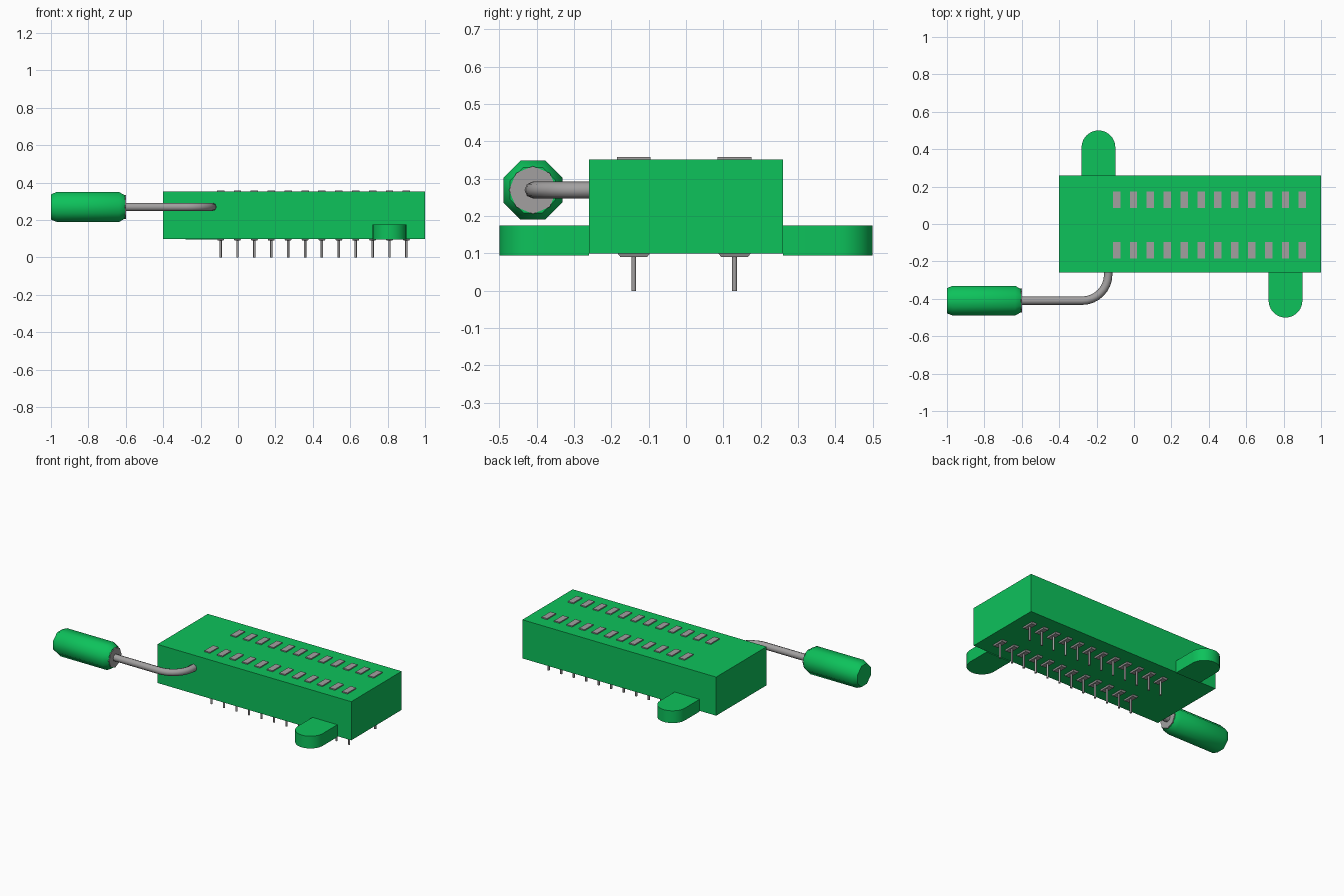
import bpy, bmesh, math
from mathutils import Matrix, Vector

cube = bpy.data.objects.get("Cube")
if cube:
    bpy.data.objects.remove(cube, do_unlink=True)


def make_material(name, rgb):
    m = bpy.data.materials.new(name)
    m.use_nodes = True
    m.diffuse_color = (*rgb, 1)
    m.node_tree.nodes["Principled BSDF"].inputs["Base Color"].default_value = (*rgb, 1)
    return m


GREEN = make_material("green plastic", (0.004, 0.54, 0.105))
GREY = make_material("grey metal", (0.36, 0.35, 0.35))


def finish(name, bm, mat, smooth=None):
    bmesh.ops.recalc_face_normals(bm, faces=bm.faces)
    me = bpy.data.meshes.new(name)
    bm.to_mesh(me)
    bm.free()
    me.materials.append(mat)
    ob = bpy.data.objects.new(name, me)
    bpy.context.collection.objects.link(ob)
    if smooth:
        bpy.ops.object.select_all(action='DESELECT')
        ob.select_set(True)
        bpy.context.view_layer.objects.active = ob
        bpy.ops.object.shade_smooth_by_angle(angle=math.radians(smooth))
    return ob


def add_box(bm, lo, hi, taper=1.0):
    """Box between two corners; taper shrinks its lower face."""
    lo, hi = Vector(lo), Vector(hi)
    mid, size = (lo + hi) / 2, hi - lo
    made = bmesh.ops.create_cube(bm, size=1)["verts"]
    for v in made:
        k = taper if v.co.z < 0 else 1
        v.co = mid + Vector((v.co.x * size.x * k, v.co.y * size.y * k, v.co.z * size.z))


def sweep(bm, rings, caps=True):
    """Skin a list of point rings."""
    loops = [[bm.verts.new(p) for p in ring] for ring in rings]
    n = len(loops[0])
    for a, b in zip(loops, loops[1:]):
        for i in range(n):
            j = (i + 1) % n
            bm.faces.new((a[i], a[j], b[j], b[i]))
    if caps:
        bm.faces.new(loops[0])
        bm.faces.new(loops[-1])


def ring(centre, direction, radius, sides=8, turn=0.5):
    """Ring of points around a horizontal direction."""
    side = Vector((-direction.y, direction.x, 0)).normalized()
    up = Vector((0, 0, 1))
    angles = [2 * math.pi * (i + turn) / sides for i in range(sides)]
    return [centre + radius * (math.cos(a) * side + math.sin(a) * up) for a in angles]


# Socket body
bm = bmesh.new()
add_box(bm, (-0.40, -0.26, 0.10), (1.0, 0.26, 0.352))
finish("socket_body", bm, GREEN)

# Rounded mounting tabs, front and back
for name, cx, s in (("front_tab", 0.81, -1), ("back_tab", -0.19, 1)):
    outline = [(cx + 0.09, s * 0.26)]
    for i in range(25):
        a = math.pi * i / 24
        outline.append((cx + 0.09 * math.cos(a), s * (0.41 + 0.09 * math.sin(a))))
    outline.append((cx - 0.09, s * 0.26))
    bm = bmesh.new()
    sweep(bm, [[(x, y, z) for x, y in outline] for z in (0.095, 0.175)])
    finish(name, bm, GREEN, 30)

# Two rows of contacts: top pad, lower flange and pin
ROWS = (("front", -0.14), ("back", 0.13))
for row, y in ROWS:
    pads, flanges, pins = bmesh.new(), bmesh.new(), bmesh.new()
    for i in range(12):
        x = -0.093 + i * 0.0903
        add_box(pads, (x - 0.02, y - 0.045, 0.345), (x + 0.02, y + 0.045, 0.359))
        add_box(flanges, (x - 0.02, y - 0.045, 0.091), (x + 0.02, y + 0.045, 0.102), 0.8)
        bmesh.ops.create_cone(pins, cap_ends=True, segments=8, radius1=0.0065,
                              radius2=0.0065, depth=0.1,
                              matrix=Matrix.Translation((x, y, 0.05)))
    finish(row + "_contact_pads", pads, GREY)
    finish(row + "_pin_flanges", flanges, GREY)
    finish(row + "_pins", pins, GREY, 50)

# Bent lever rod
Z, R, HY = 0.27, 0.14, -0.41
path = [Vector((-0.138, -0.25, Z))]
for i in range(9):
    a = math.pi / 2 * i / 8
    path.append(Vector((-0.138 - R + R * math.cos(a), HY + R - R * math.sin(a), Z)))
path.append(Vector((-0.605, HY, Z)))
rings = []
for i, p in enumerate(path):
    d = path[min(i + 1, len(path) - 1)] - path[max(i - 1, 0)]
    rings.append(ring(p, d, 0.0225, turn=0))
bm = bmesh.new()
sweep(bm, rings)
finish("lever_rod", bm, GREY, 50)

# Octagonal lever handle with bevelled ends
X = Vector((1, 0, 0))
profile = ((-1.0, 0.073), (-0.97, 0.086), (-0.635, 0.086), (-0.603, 0.066))
bm = bmesh.new()
sweep(bm, [ring(Vector((x, HY, Z)), X, r) for x, r in profile])
finish("lever_handle", bm, GREEN, 46)

# Metal cap on the rod end of the handle
bm = bmesh.new()
sweep(bm, [ring(Vector((x, HY, Z)), X, 0.064, turn=0) for x in (-0.606, -0.599)])
finish("handle_cap", bm, GREY)
